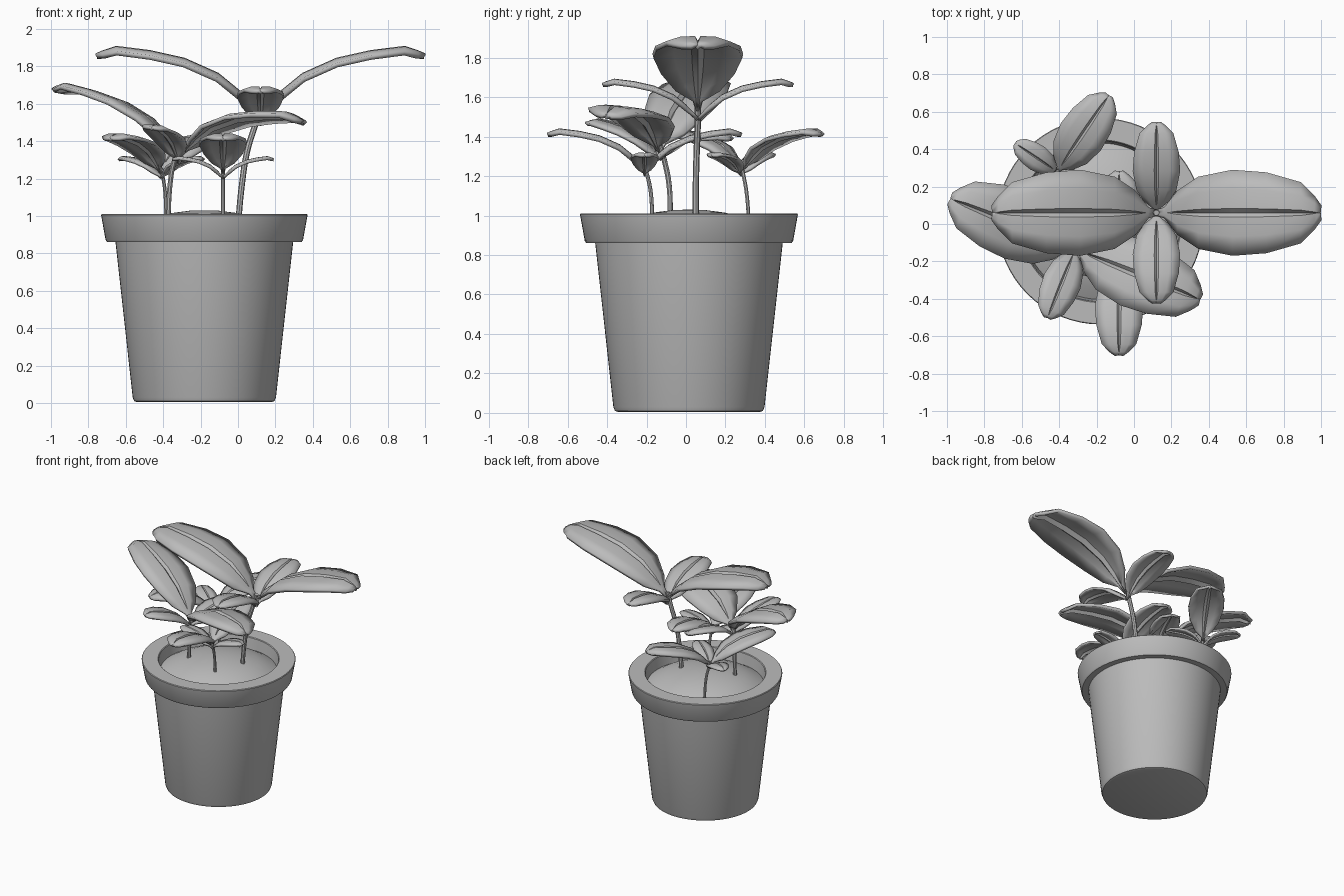
import bpy, math
from mathutils import Vector

if "Cube" in bpy.data.objects:
    bpy.data.objects.remove(bpy.data.objects["Cube"])

grey = bpy.data.materials.new("plain_grey")
grey.diffuse_color = (0.5, 0.5, 0.5, 1)
grey.use_nodes = True
grey.node_tree.nodes["Principled BSDF"].inputs["Base Color"].default_value = grey.diffuse_color


def finish(ob, angle=35):
    if not ob.data.materials:
        ob.data.materials.append(grey)
    bpy.ops.object.select_all(action='DESELECT')
    ob.select_set(True)
    bpy.context.view_layer.objects.active = ob
    bpy.ops.object.shade_smooth_by_angle(angle=math.radians(angle))


def mesh_object(name, verts, faces):
    me = bpy.data.meshes.new(name)
    me.from_pydata(verts, [], faces)
    me.update()
    ob = bpy.data.objects.new(name, me)
    bpy.context.collection.objects.link(ob)
    return ob


def lathe(name, profile, centre, n=64):
    """Revolve (radius, z) points; zero radius end points become poles."""
    verts, rings = [], []
    for r, z in profile:
        count = 1 if r == 0 else n
        rings.append([len(verts) + i for i in range(count)])
        for i in range(count):
            a = 2 * math.pi * i / n
            verts.append((centre[0] + r * math.cos(a), centre[1] + r * math.sin(a), z))
    faces = []
    for a, b in zip(rings, rings[1:]):
        for i in range(n):
            j = (i + 1) % n
            quad = [a[i % len(a)], a[j % len(a)], b[j % len(b)], b[i % len(b)]]
            faces.append(list(dict.fromkeys(quad)))
    finish(mesh_object(name, verts, faces))


# Pot with thick rim, and domed soil
POT = (-0.18, 0.015)
lathe("pot", [(0, 0.005), (0.36, 0.005), (0.375, 0.01), (0.383, 0.03), (0.475, 0.86),
              (0.52, 0.86), (0.528, 0.872), (0.552, 1.005), (0.548, 1.01), (0.435, 1.01),
              (0.43, 1.005), (0.415, 0.90), (0, 0.90)], POT)
lathe("soil", [(0.42, 0.92), (0.36, 0.955), (0.28, 0.99), (0.18, 1.015),
               (0.08, 1.028), (0, 1.03)], POT)

# Leaf stations: distance out, height, half width
LEAF = [(0, -0.04, 0.012), (0.05, 0.01, 0.025), (0.12, 0.085, 0.115), (0.23, 0.175, 0.19),
        (0.41, 0.255, 0.227), (0.59, 0.295, 0.213), (0.77, 0.318, 0.16),
        (0.84, 0.295, 0.085), (0.875, 0.28, 0.035)]
# Leaf cross-section: side position, height offset (grooved midrib, drooping edges)
SECTION = [(-1, -0.028), (-0.55, -0.004), (-0.12, 0), (0, -0.025),
           (0.12, 0), (0.55, -0.004), (1, -0.028)]


def leaf(name, origin, angle, scale, slope):
    c, s = math.cos(angle), math.sin(angle)
    m = len(SECTION)
    verts = []
    for r, z, w in LEAF:
        k = min(1, w / 0.1)
        for u, h in SECTION:
            x, y = (r * c - u * w * s) * scale, (r * s + u * w * c) * scale
            dz = (z + h * k) * scale + slope[0] * x + slope[1] * y
            verts.append(Vector(origin) + Vector((x, y, dz)))
    faces = [(i * m + j, (i + 1) * m + j, (i + 1) * m + j + 1, i * m + j + 1)
             for i in range(len(LEAF) - 1) for j in range(m - 1)]
    ob = mesh_object(name, verts, faces)
    mod = ob.modifiers.new("thickness", 'SOLIDIFY')
    mod.thickness = 0.025 * scale ** 0.5
    mod.offset = 0
    finish(ob, 40)


def stem(name, points, radius):
    cu = bpy.data.curves.new(name, 'CURVE')
    cu.dimensions = '3D'
    cu.bevel_depth = radius
    cu.bevel_resolution = 2
    cu.resolution_u = 4
    cu.use_fill_caps = True
    sp = cu.splines.new('BEZIER')
    sp.bezier_points.add(len(points) - 1)
    for bp, p in zip(sp.bezier_points, points):
        bp.co = p
        bp.handle_left_type = bp.handle_right_type = 'AUTO'
    ob = bpy.data.objects.new(name, cu)
    bpy.context.collection.objects.link(ob)
    bpy.ops.object.select_all(action='DESELECT')
    ob.select_set(True)
    bpy.context.view_layer.objects.active = ob
    bpy.ops.object.convert(target='MESH')
    finish(bpy.context.object)


def plant(name, path, angle, scale, radius, slope=(0, 0)):
    """Stem with two large opposite leaves and two smaller ones across them."""
    stem(name + "_stem", path, radius)
    top = Vector(path[-1])
    low = top - Vector((0, 0, 0.07 * scale))
    a = math.radians(angle)
    for i in range(2):
        leaf(f"{name}_large_leaf_{i + 1}", top, a + math.pi * i, scale, slope)
        leaf(f"{name}_small_leaf_{i + 1}", low, a + math.pi * (i + 0.5), scale * 0.55, slope)


# Four seedlings of different size
plant("tall_plant", [(0, 0.05, 0.95), (0.02, 0.05, 1.16), (0.05, 0.055, 1.35),
                     (0.09, 0.06, 1.48), (0.12, 0.06, 1.58)], 0, 1.0, 0.016)
plant("middle_plant", [(-0.375, -0.08, 0.95), (-0.365, -0.085, 1.15),
                       (-0.345, -0.11, 1.28), (-0.315, -0.135, 1.36)],
      -22, 0.82, 0.014, (-0.15, -0.05))
plant("front_plant", [(-0.08, -0.17, 0.95), (-0.08, -0.18, 1.13), (-0.08, -0.21, 1.255)],
      -90, 0.56, 0.010)
plant("back_plant", [(-0.385, 0.32, 0.95), (-0.39, 0.305, 1.13), (-0.41, 0.28, 1.255)],
      56, 0.56, 0.010)
